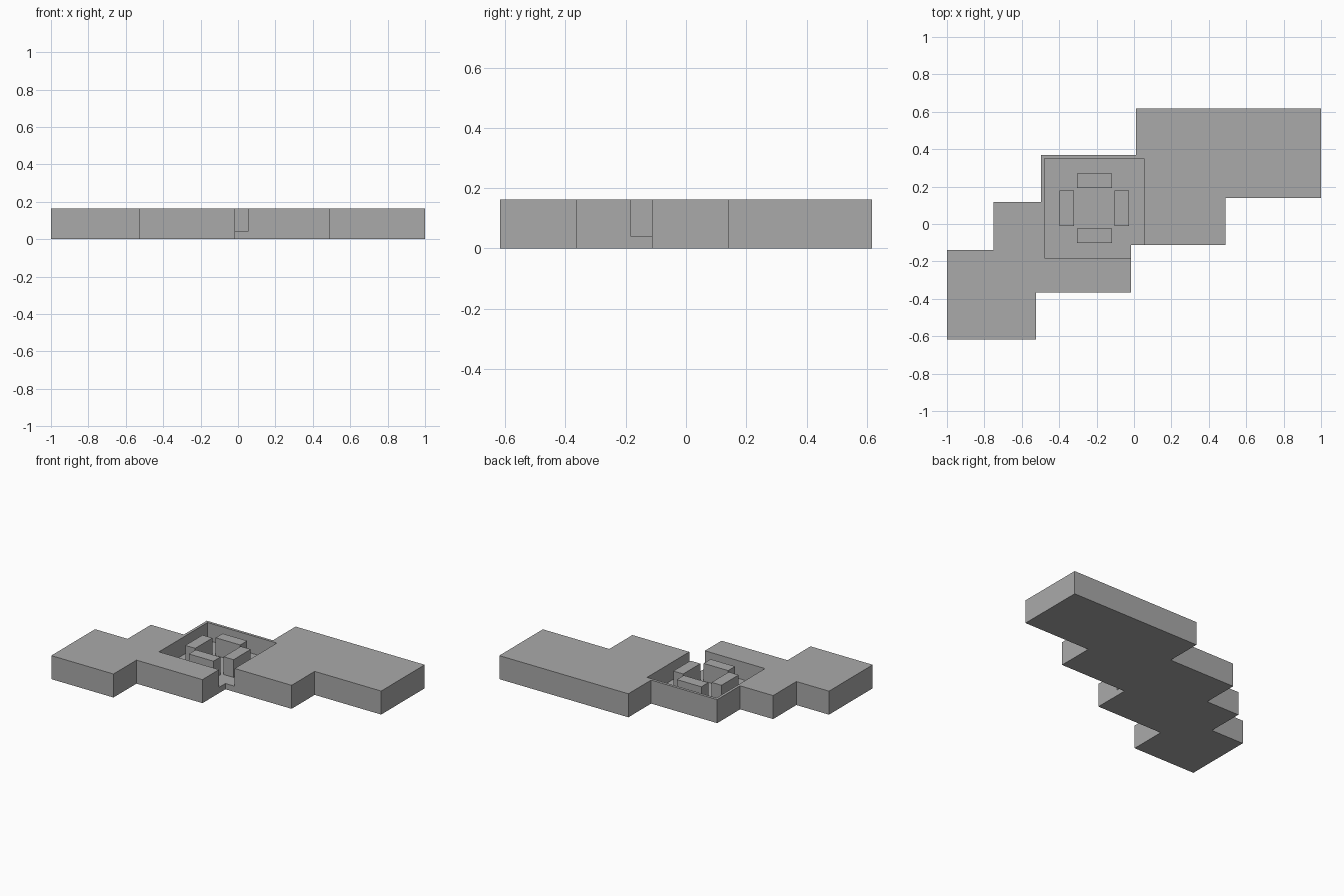
import bpy
import bmesh

cube = bpy.data.objects.get("Cube")
if cube:
    bpy.data.objects.remove(cube, do_unlink=True)

grey = bpy.data.materials.new("plain_grey")
grey.use_nodes = True
grey.diffuse_color = (0.4, 0.4, 0.4, 1)
grey.node_tree.nodes["Principled BSDF"].inputs["Base Color"].default_value = (0.4, 0.4, 0.4, 1)

TOP, FLOOR = 0.163, 0.04


def prism(name, outline, z0, z1):
    """Extrude a flat outline from z0 up to z1."""
    bm = bmesh.new()
    base = bm.faces.new([bm.verts.new((x, y, z0)) for x, y in outline])
    up = bmesh.ops.extrude_face_region(bm, geom=[base])["geom"]
    bmesh.ops.translate(bm, vec=(0, 0, z1 - z0),
                        verts=[v for v in up if isinstance(v, bmesh.types.BMVert)])
    bmesh.ops.recalc_face_normals(bm, faces=bm.faces)
    mesh = bpy.data.meshes.new(name)
    bm.to_mesh(mesh)
    bm.free()
    mesh.materials.append(grey)
    obj = bpy.data.objects.new(name, mesh)
    bpy.context.collection.objects.link(obj)
    return obj


def box(name, x0, x1, y0, y1, z0, z1):
    return prism(name, [(x0, y0), (x1, y0), (x1, y1), (x0, y1)], z0, z1)


# Stepped platform
platform = prism("stepped_platform", [
    (-1, -0.617), (-0.523, -0.617), (-0.523, -0.365), (-0.017, -0.365),
    (-0.017, -0.113), (0.49, -0.113), (0.49, 0.14), (1, 0.14),
    (1, 0.617), (0.01, 0.617), (0.01, 0.368), (-0.497, 0.368),
    (-0.497, 0.117), (-0.75, 0.117), (-0.75, -0.138), (-1, -0.138)], 0, TOP)

# Square pit, open at the inner corner of the front edge
cutter = box("pit_cutter", -0.478, 0.054, -0.183, 0.349, FLOOR, TOP + 0.1)
cutter.hide_render = True
cutter.hide_viewport = True
cut = platform.modifiers.new("pit", "BOOLEAN")
cut.operation = "DIFFERENCE"
cut.solver = "EXACT"
cut.object = cutter

# Four blocks around the middle of the pit
CX, CY = -0.212, 0.084
NEAR, FAR, HALF = 0.109, 0.185, 0.094
for name, s in (("front", -1), ("back", 1)):
    a, b = sorted((CY + s * NEAR, CY + s * FAR))
    box(name + "_block", CX - HALF, CX + HALF, a, b, FLOOR, TOP)
for name, s in (("right", -1), ("left", 1)):
    a, b = sorted((CX + s * NEAR, CX + s * FAR))
    box(name + "_block", a, b, CY - HALF, CY + HALF, FLOOR, TOP)
